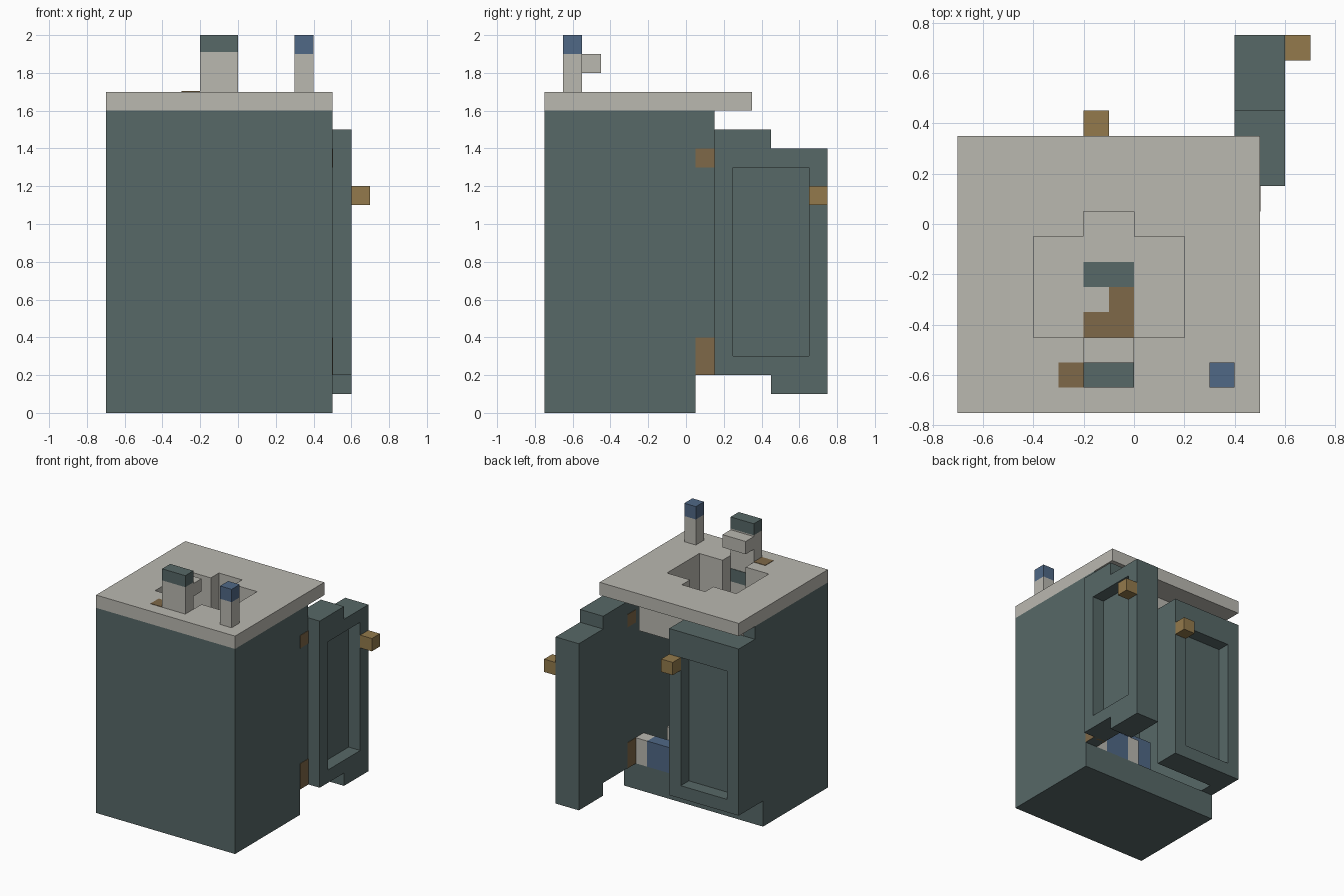
import bpy
import bmesh

cube = bpy.data.objects.get("Cube")
if cube:
    bpy.data.objects.remove(cube, do_unlink=True)


def material(name, rgb):
    m = bpy.data.materials.new(name)
    m.use_nodes = True
    color = (*rgb, 1)
    m.diffuse_color = color
    m.node_tree.nodes["Principled BSDF"].inputs["Base Color"].default_value = color
    return m


TEAL = material("grey teal", (0.095, 0.138, 0.136))
STONE = material("pale stone", (0.491, 0.479, 0.434))
BLUE = material("dusty blue", (0.08, 0.138, 0.238))
BRASS = material("brass", (0.292, 0.195, 0.072))
RUST = material("rust brown", (0.209, 0.138, 0.065))


def finish(name, bm, mat):
    bmesh.ops.recalc_face_normals(bm, faces=bm.faces)
    mesh = bpy.data.meshes.new(name)
    bm.to_mesh(mesh)
    bm.free()
    mesh.materials.append(mat)
    obj = bpy.data.objects.new(name, mesh)
    bpy.context.collection.objects.link(obj)
    return obj


def boxes(name, mat, *spans):
    """One object from boxes, each given as x, y and z ranges."""
    bm = bmesh.new()
    for span in spans:
        made = bmesh.ops.create_cube(bm, size=1)["verts"]
        for v in made:
            v.co = [lo + (hi - lo) * (c + 0.5) for c, (lo, hi) in zip(v.co, span)]
    return finish(name, bm, mat)


def slab(name, mat, xs, ys, z, keep):
    """Flat slab of grid cells, with the cells failing the rule left open."""
    bm = bmesh.new()
    grid = [[bm.verts.new((x, y, z[0])) for y in ys] for x in xs]
    for i in range(len(xs) - 1):
        for j in range(len(ys) - 1):
            if keep((xs[i] + xs[i + 1]) / 2, (ys[j] + ys[j + 1]) / 2):
                bm.faces.new((grid[i][j], grid[i + 1][j], grid[i + 1][j + 1], grid[i][j + 1]))
    bmesh.ops.delete(bm, geom=[v for v in bm.verts if not v.link_faces], context="VERTS")
    top = bmesh.ops.extrude_face_region(bm, geom=bm.faces[:])["geom"]
    for v in top:
        if isinstance(v, bmesh.types.BMVert):
            v.co.z = z[1]
    return finish(name, bm, mat)


# Hollow cabinet, open at the back above a thick floor
boxes("cabinet", TEAL,
      ((-0.7, 0.5), (-0.75, 0.05), (0, 0.2)),
      ((-0.7, 0.5), (-0.75, -0.65), (0.2, 1.6)),
      ((-0.7, -0.6), (-0.65, 0.15), (0.2, 1.6)),
      ((0.4, 0.5), (-0.65, 0.15), (0.2, 1.6)))


# Countertop and basin share a cross-shaped opening
def outside_cross(x, y):
    dx, dy = abs(x + 0.1), abs(y + 0.25)
    return not ((dx < 0.3 and dy < 0.2) or (dx < 0.1 and dy < 0.3))


cross_x = [-0.4, -0.2, 0, 0.2]
cross_y = [-0.55, -0.45, -0.05, 0.05]
slab("countertop", STONE, [-0.7, *cross_x, 0.5], [-0.75, *cross_y, 0.35], (1.6, 1.7), outside_cross)
slab("basin_walls", STONE, [-0.5, *cross_x, 0.3], [-0.65, *cross_y, 0.15], (1.4, 1.6), outside_cross)
boxes("basin_floor", STONE, ((-0.5, 0.3), (-0.65, 0.15), (1.3, 1.4)))

# Drain, overflow and rust stains
boxes("drain", TEAL, ((-0.2, 0), (-0.25, -0.15), (1.4, 1.404)))
boxes("overflow", TEAL, ((-0.2, 0), (-0.55, -0.546), (1.5, 1.6)))
boxes("basin_stain", RUST,
      ((-0.1, 0), (-0.35, -0.25), (1.4, 1.404)),
      ((-0.2, 0), (-0.45, -0.35), (1.4, 1.404)))
boxes("missing_tap_stain", RUST, ((-0.3, -0.2), (-0.65, -0.55), (1.7, 1.703)))

# Faucet with spout, and the remaining tap
boxes("faucet", STONE,
      ((-0.2, 0), (-0.65, -0.55), (1.7, 1.91)),
      ((-0.2, 0), (-0.55, -0.45), (1.8, 1.9)))
boxes("faucet_cap", TEAL, ((-0.2, 0), (-0.65, -0.55), (1.91, 2)))
boxes("tap_stem", STONE, ((0.3, 0.4), (-0.65, -0.55), (1.7, 1.9)))
boxes("tap_cap", BLUE, ((0.3, 0.4), (-0.65, -0.55), (1.9, 2)))

# Closed door with a recessed panel
face = (0.25, 0.35)
boxes("closed_door", TEAL,
      ((-0.7, -0.1), (0.15, 0.25), (0.2, 1.5)),
      ((-0.7, -0.6), face, (0.2, 1.5)),
      ((-0.2, -0.1), face, (0.2, 1.5)),
      ((-0.6, -0.2), face, (0.2, 0.3)),
      ((-0.6, -0.2), face, (1.3, 1.5)))
boxes("closed_door_handle", BRASS, ((-0.2, -0.1), (0.35, 0.45), (1.2, 1.3)))

# Open door, its outer half sagging one step
face = (0.5, 0.6)
near, far = (0.15, 0.45), (0.45, 0.75)
boxes("open_door", TEAL,
      ((0.4, 0.5), near, (0.2, 1.5)),
      ((0.4, 0.5), far, (0.1, 1.4)),
      (face, (0.15, 0.25), (0.2, 1.5)),
      (face, (0.65, 0.75), (0.1, 1.4)),
      (face, (0.25, 0.45), (0.2, 0.3)),
      (face, (0.25, 0.45), (1.3, 1.5)),
      (face, (0.45, 0.65), (0.1, 0.3)),
      (face, (0.45, 0.65), (1.3, 1.4)))
boxes("open_door_handle", BRASS, ((0.6, 0.7), (0.65, 0.75), (1.1, 1.2)))

# Rusty hinges showing through the side wall
for name, z in (("upper_hinge", (1.3, 1.4)), ("lower_hinge", (0.2, 0.4))):
    boxes(name, RUST, ((0.397, 0.503), (0.05, 0.152), z))

# Stored packs inside the cabinet
boxes("front_pack", BLUE, ((0.1, 0.3), (-0.05, 0.05), (0.2, 0.4)))
boxes("front_pack_ends", STONE,
      ((0.3, 0.4), (-0.05, 0.05), (0.2, 0.4)),
      ((0, 0.1), (-0.05, 0.05), (0.2, 0.4)))
boxes("rear_pack", BLUE, ((-0.2, 0.1), (-0.15, -0.05), (0.2, 0.5)))
boxes("rear_pack_end", STONE, ((0.1, 0.2), (-0.15, -0.05), (0.2, 0.5)))
